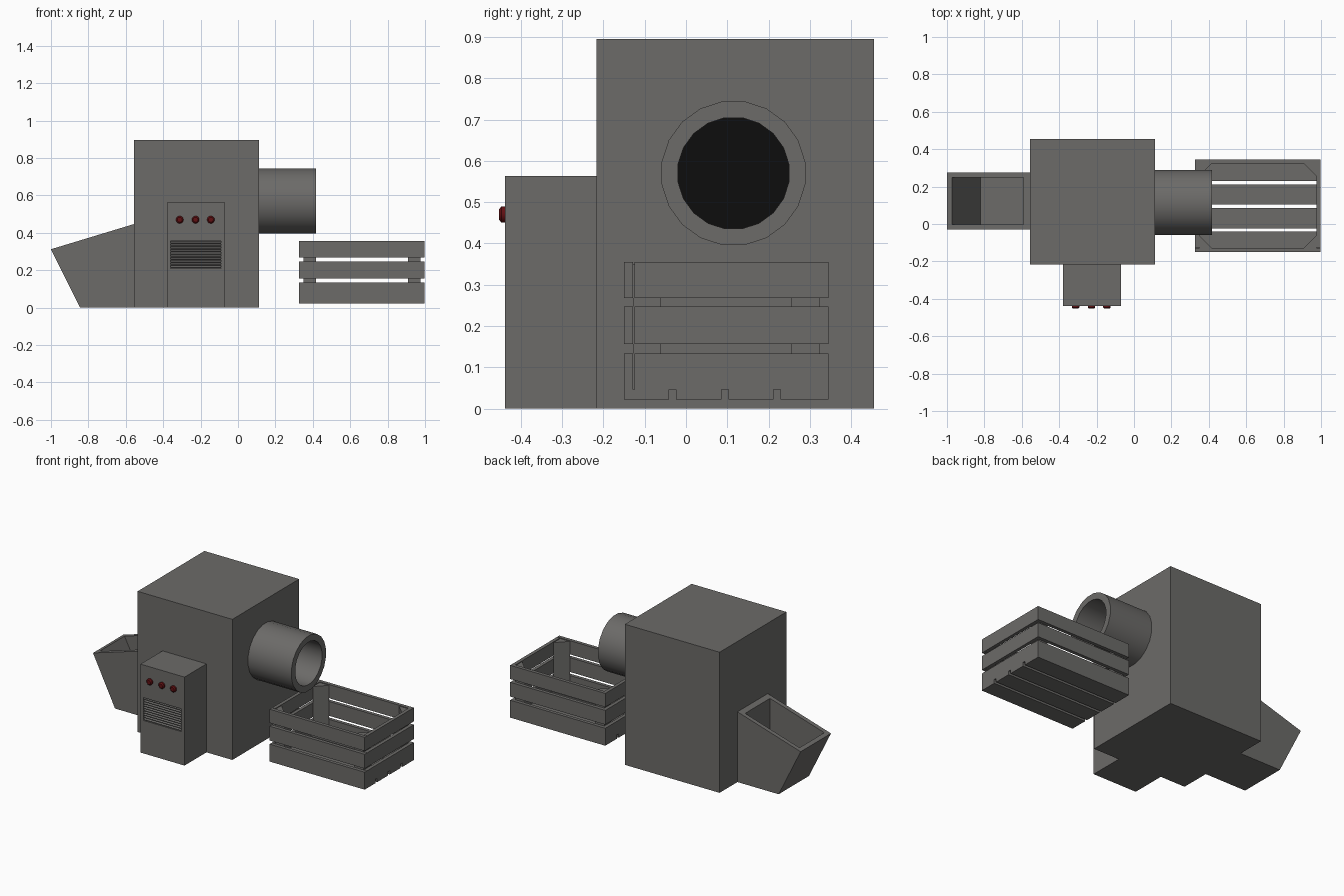
import bpy, bmesh, math
from mathutils import Matrix, Vector

if "Cube" in bpy.data.objects:
    bpy.data.objects.remove(bpy.data.objects["Cube"])


def material(name, rgb):
    m = bpy.data.materials.new(name)
    m.diffuse_color = (*rgb, 1)
    m.use_nodes = True
    m.node_tree.nodes["Principled BSDF"].inputs["Base Color"].default_value = m.diffuse_color
    return m


GREY = material("dark grey metal", (0.15, 0.146, 0.14))
BLACK = material("black", (0.004, 0.004, 0.004))
RED = material("dark red", (0.12, 0.005, 0.006))


def finish(name, bm, mat, smooth=False):
    bmesh.ops.recalc_face_normals(bm, faces=bm.faces)
    if smooth:
        for f in bm.faces:
            f.smooth = True
        for e in bm.edges:
            e.smooth = e.is_manifold and e.calc_face_angle(0) < math.radians(30)
    me = bpy.data.meshes.new(name)
    bm.to_mesh(me)
    bm.free()
    me.materials.append(mat)
    ob = bpy.data.objects.new(name, me)
    bpy.context.collection.objects.link(ob)
    return ob


def box(name, x, y, z, mat=GREY):
    bm = bmesh.new()
    size = Matrix.Diagonal((x[1] - x[0], y[1] - y[0], z[1] - z[0], 1))
    mid = Matrix.Translation((sum(x) / 2, sum(y) / 2, sum(z) / 2))
    bmesh.ops.create_cube(bm, size=1, matrix=mid @ size)
    return finish(name, bm, mat)


def lathe(name, origin, axis, rings, n, mat, closed=False):
    """Rings of (distance along axis, radius), joined in order."""
    bm = bmesh.new()
    rot = Vector(axis).to_track_quat('Z', 'Y').to_matrix()
    loops = []
    for d, r in rings:
        loops.append([bm.verts.new(Vector(origin) + rot @ Vector((
            r * math.cos((i + .5) * math.tau / n), r * math.sin((i + .5) * math.tau / n), d)))
            for i in range(n)])
    pairs = list(zip(loops, loops[1:]))
    if closed:
        pairs.append((loops[-1], loops[0]))
    else:
        bm.faces.new(loops[0])
        bm.faces.new(loops[-1])
    for a, b in pairs:
        for i in range(n):
            j = (i + 1) % n
            bm.faces.new((a[i], a[j], b[j], b[i]))
    return finish(name, bm, mat, True)


# Main body
box("main_body", (-.555, .112), (-.217, .455), (0, .895))

# Control box with a recessed vent
control = box("control_box", (-.38, -.07), (-.438, -.217), (0, .563))
cutter = box("vent_cutter", (-.36, -.09), (-.5, -.413), (.21, .355))
cutter.hide_render = True
mod = control.modifiers.new("vent", 'BOOLEAN')
mod.object = cutter
mod.solver = 'EXACT'
bpy.context.view_layer.update()
cut = bpy.data.meshes.new_from_object(control.evaluated_get(bpy.context.evaluated_depsgraph_get()))
control.modifiers.clear()
control.data = cut
bpy.data.objects.remove(cutter)

# Vent louvers, tilted down towards the front
for i in range(10):
    z = .2175 + i * .0144
    bm = bmesh.new()
    m = Matrix.Translation((-.225, -.4245, z)) @ Matrix.Rotation(math.radians(25), 4, 'X')
    bmesh.ops.create_cube(bm, size=1, matrix=m @ Matrix.Diagonal((.27, .02, .005, 1)))
    finish(f"vent_louver_{i + 1}", bm, GREY)

# Buttons
for i, x in enumerate((-.312, -.227, -.145)):
    lathe(f"button_{i + 1}", (x, -.436, .47), (0, -1, 0),
          [(0, .02), (.011, .02), (.017, .013)], 16, RED)

# Outlet pipe and its dark back
lathe("outlet_pipe", (.1, .115, .57), (1, 0, 0),
      [(0, .176), (.317, .176), (.317, .136), (0, .136)], 20, GREY, True)
lathe("pipe_dark_back", (.112, .115, .57), (1, 0, 0), [(0, .137), (.004, .137)], 20, BLACK)

# Feed hopper: sloped tray with an open top


def rim_z(x):
    return .447 + .303 * (x + .555)


bm = bmesh.new()


def ring(x0, x1, y0, y1, zf):
    return [bm.verts.new((x, y, zf(x))) for x, y in ((x0, y0), (x1, y0), (x1, y1), (x0, y1))]


levels = [ring(-.845, -.555, -.03, .275, lambda x: 0),
          ring(-1, -.555, -.03, .275, rim_z),
          ring(-.973, -.59, -.002, .248, rim_z),
          ring(-.82, -.59, -.002, .248, lambda x: .025)]
bm.faces.new(levels[0])
bm.faces.new(levels[-1])
for a, b in zip(levels, levels[1:]):
    for i in range(4):
        j = (i + 1) % 4
        bm.faces.new((a[i], a[j], b[j], b[i]))
finish("feed_hopper", bm, GREY)

# Crate side slats
X0, X1, Y0, Y1, T = .327, .997, -.15, .345, .022
for k, z in enumerate(((.022, .133), (.156, .247), (.268, .355))):
    box(f"crate_front_slat_{k + 1}", (X0, X1), (Y0, Y0 + T), z)
    box(f"crate_back_slat_{k + 1}", (X0, X1), (Y1 - T, Y1), z)
    ze = (max(z[0], .046), z[1])
    box(f"crate_left_slat_{k + 1}", (X0, X0 + T), (Y0 + T + .003, Y1 - T), ze)
    box(f"crate_right_slat_{k + 1}", (X1 - T, X1), (Y0 + T + .003, Y1 - T), ze)

# Crate floor slats
for k, y in enumerate(((Y0 + T, -.041), (-.024, .086), (.103, .212), (.229, Y1 - T))):
    box(f"crate_floor_slat_{k + 1}", (X0, X1), y, (.022, .046))

# Triangular corner posts
for nx, cx, sx in (("left", X0 + T, 1), ("right", X1 - T, -1)):
    for ny, cy, sy in (("front", Y0 + T, 1), ("back", Y1 - T, -1)):
        bm = bmesh.new()
        f = bm.faces.new([bm.verts.new(p) for p in (
            (cx, cy, .046), (cx + sx * .067, cy, .046), (cx, cy + sy * .067, .046))])
        top = bmesh.ops.extrude_face_region(bm, geom=[f])["geom"]
        bmesh.ops.translate(bm, vec=(0, 0, .304),
                            verts=[v for v in top if isinstance(v, bmesh.types.BMVert)])
        if len(bm.faces) == 4:
            bm.faces.new([v for v in bm.verts if v.co.z < .05])
        finish(f"crate_{ny}_{nx}_post", bm, GREY)
